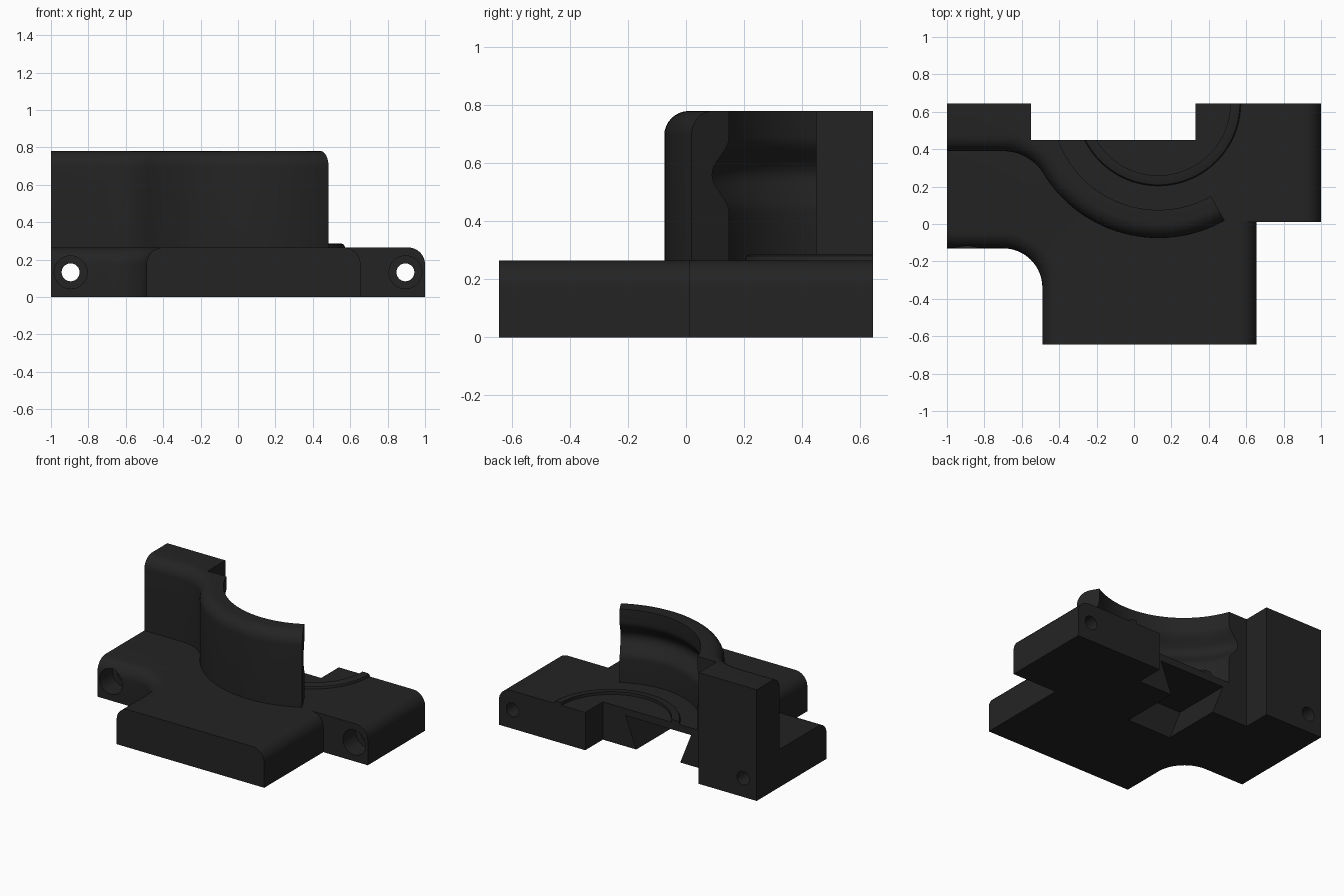
import bpy, bmesh
from math import sin, cos, pi, radians, atan2

if "Cube" in bpy.data.objects:
    bpy.data.objects.remove(bpy.data.objects["Cube"])

CX, CY = 0.13, 0.645          # axis of the curved wall and the raised ring
BASE_H, TOP = 0.265, 0.78

mat = bpy.data.materials.new("matte black")
mat.diffuse_color = (0.017, 0.017, 0.017, 1)
mat.use_nodes = True
mat.node_tree.nodes["Principled BSDF"].inputs["Base Color"].default_value = mat.diffuse_color


def finish(name, bm):
    bmesh.ops.recalc_face_normals(bm, faces=bm.faces)
    me = bpy.data.meshes.new(name)
    bm.to_mesh(me)
    bm.free()
    me.materials.append(mat)
    ob = bpy.data.objects.new(name, me)
    bpy.context.collection.objects.link(ob)
    return ob


def skin(bm, rows):
    """Join closed loops of points into a capped solid."""
    vs = [[bm.verts.new(p) for p in row] for row in rows]
    n = len(vs[0])
    for a, b in zip(vs, vs[1:]):
        for i in range(n):
            j = (i + 1) % n
            bm.faces.new((a[i], a[j], b[j], b[i]))
    bm.faces.new(vs[0])
    bm.faces.new(vs[-1])


def rounded_slab(name, outline, z0, z1, r, steps=8):
    """Outline entries are (x, y, dx, dy): point and its inward direction for the top rounding."""
    levels = [(z0, 0)]
    for k in range(steps + 1):
        a = k / steps * pi / 2
        levels.append((z1 - r + r * sin(a), r * (1 - cos(a))))
    bm = bmesh.new()
    skin(bm, [[(x + dx * o, y + dy * o, z) for x, y, dx, dy in outline] for z, o in levels])
    return finish(name, bm)


def arc_solid(name, section, a0, a1, n):
    """Sweep a closed (radius, z) section about the wall axis."""
    bm = bmesh.new()
    rows = []
    for k in range(n + 1):
        a = a0 + (a1 - a0) * k / n
        rows.append([(CX + r * cos(a), CY + r * sin(a), z) for r, z in section])
    skin(bm, rows)
    return finish(name, bm)


def box(name, lo, hi):
    bm = bmesh.new()
    x0, y0, z0 = lo
    x1, y1, z1 = hi
    skin(bm, [[(x0, y0, z), (x1, y0, z), (x1, y1, z), (x0, y1, z)] for z in (z0, z1)])
    return finish(name, bm)


def rod(name, x, z, r, y0, y1):
    bm = bmesh.new()
    ring = [2 * pi * k / 32 for k in range(32)]
    skin(bm, [[(x + r * cos(a), y, z + r * sin(a)) for a in ring] for y in (y0, y1)])
    return finish(name, bm)


def cut(ob, *cutters):
    for c in cutters:
        m = ob.modifiers.new("cut", 'BOOLEAN')
        m.operation = 'DIFFERENCE'
        m.solver = 'EXACT'
        m.object = c
    bpy.ops.object.select_all(action='DESELECT')
    ob.select_set(True)
    bpy.context.view_layer.objects.active = ob
    for m in list(ob.modifiers):
        bpy.ops.object.modifier_apply(modifier=m.name)
    bpy.ops.object.shade_smooth_by_angle(angle=radians(30))


# Base plate with one concave corner
outline = [(-1, 0.645, 0, 0), (1, 0.645, -1, 0), (1, 0.01, -1, 0), (0.655, 0.01, -1, 0),
           (0.655, -0.645, -1, 0), (-0.49, -0.645, 1, 0)]
for k in range(17):
    a = k / 16 * pi / 2
    outline.append((-0.70 + 0.21 * cos(a), -0.34 + 0.21 * sin(a), cos(a), sin(a)))
outline.append((-1, -0.13, 0, 1))
base = rounded_slab("base_plate", outline, 0, BASE_H, 0.09)

# Upright block flowing into the curved wall
R, F = 0.72, 0.254            # wall outer radius, blend radius
fx, fy = -0.70, 0.39 - F
join = atan2(CY - fy, CX - fx)
path = [(-1, 0.39, 0, 1)]
for k in range(17):
    a = pi / 2 + (join - pi / 2) * k / 16
    path.append((fx + F * cos(a), fy + F * sin(a), cos(a), sin(a)))
a0, a1 = join + pi, 2 * pi - radians(60.5)
for k in range(1, 33):
    a = a0 + (a1 - a0) * k / 32
    path.append((CX + R * cos(a), CY + R * sin(a), -cos(a), -sin(a)))
path += [(CX, CY, 0, 0), (-1, CY, 0, 0)]
wall = rounded_slab("curved_wall", path, BASE_H, TOP, 0.085)

# Raised ring on the plate
ring = arc_solid("raised_ring", [(0.385, 0.25), (0.385, 0.285), (0.425, 0.285), (0.436, 0.28),
                                 (0.441, 0.27), (0.441, 0.25)], pi, 2 * pi, 64)

# Cutters: back notch, dovetail pocket, grooved bore, bolt holes
notch = box("notch_cutter", (-0.55, 0.45, -0.2), (0.33, 0.9, 1.0))

bm = bmesh.new()
skin(bm, [[(-0.231, y, -0.1), (0.031, y, -0.1), (0.155, y, 0.215), (-0.355, y, 0.215)]
          for y in (0.03, 0.6)])
pocket = finish("pocket_cutter", bm)

bore_profile = [(0.005, 0.2), (0.57, 0.2)]
for k in range(17):
    t = k / 16
    bore_profile.append((0.57 + 0.034 * (1 - cos(2 * pi * t)), 0.43 + 0.26 * t))
bore_profile += [(0.57, 0.9), (0.005, 0.9)]
bore = arc_solid("bore_cutter", bore_profile, radians(150), radians(330), 72)

holes = []
for x, front in ((-0.895, -0.13), (0.895, 0.01)):
    holes.append(rod("hole_cutter", x, 0.132, 0.048, front - 0.1, 0.8))
    holes.append(rod("counterbore_cutter", x, 0.132, 0.088, front - 0.1, front + 0.14))

cut(base, notch, pocket, *holes)
cut(wall, bore, notch)
cut(ring, notch)

for c in [notch, pocket, bore] + holes:
    bpy.data.objects.remove(c, do_unlink=True)
